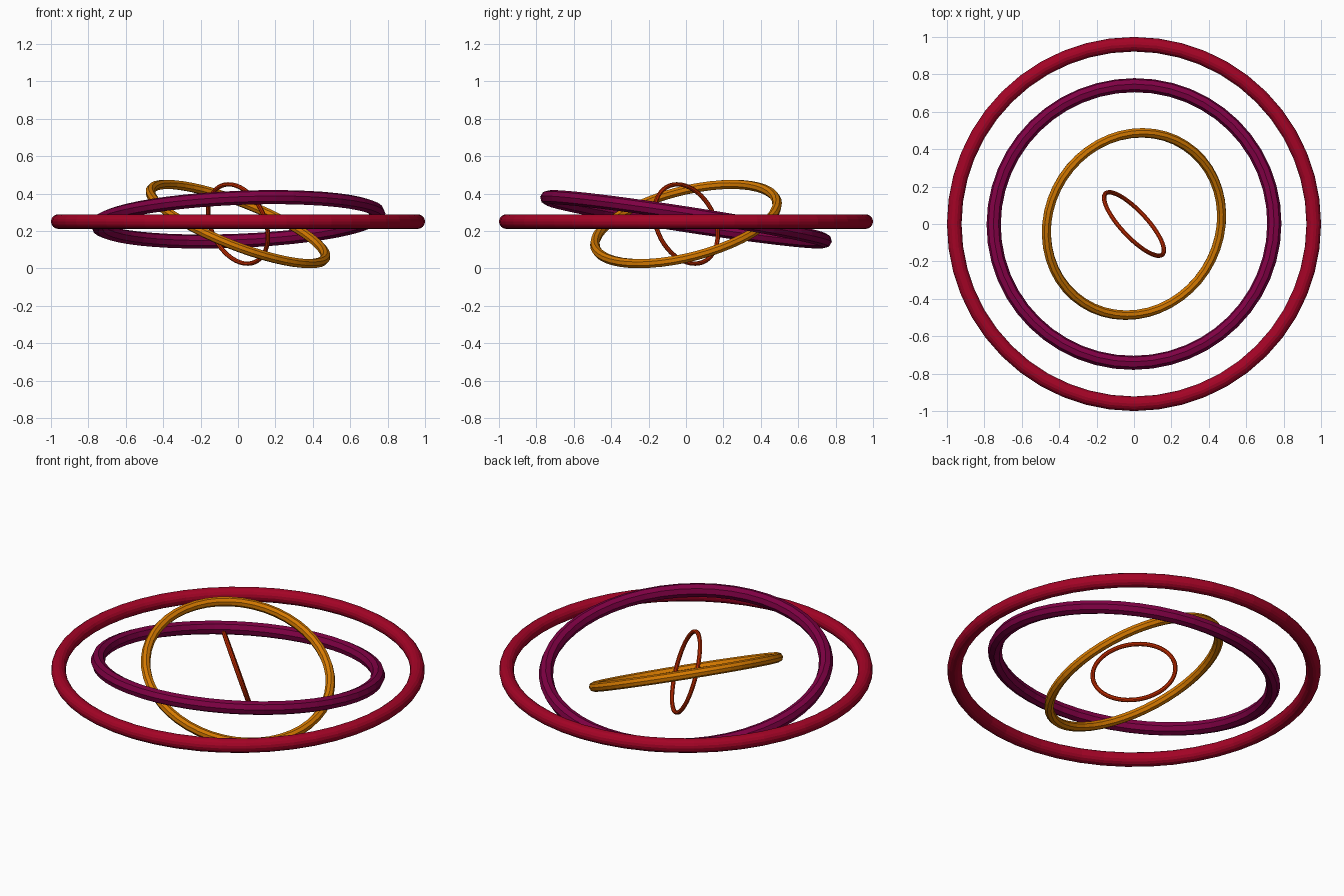
import bpy
from math import radians

if "Cube" in bpy.data.objects:
    bpy.data.objects.remove(bpy.data.objects["Cube"])


def material(name, color):
    m = bpy.data.materials.new(name)
    m.diffuse_color = (*color, 1)
    m.use_nodes = True
    m.node_tree.nodes["Principled BSDF"].inputs["Base Color"].default_value = m.diffuse_color
    return m


def ring(name, mat, radius, tube, height, sides, tilt=0, heading=0):
    """Torus whose highest point faces the heading angle (degrees from +x)."""
    bpy.ops.mesh.primitive_torus_add(
        major_radius=radius, minor_radius=tube,
        major_segments=48, minor_segments=sides,
        location=(0, 0, height),
        rotation=(0, radians(-tilt), radians(heading)))
    ob = bpy.context.object
    ob.name = name
    ob.data.materials.append(mat)
    return ob


# Nested gyroscope rings, from the outside in
ring("outer_ring", material("crimson", (0.37, 0.001, 0.019)),
     0.961, 0.039, 0.25, 16)
ring("second_ring", material("plum", (0.21, 0.0, 0.056)),
     0.751, 0.038, 0.262, 8, 9.1, -75)
ring("third_ring", material("amber", (0.66, 0.19, 0.0)),
     0.501, 0.026, 0.237, 8, 25, 147)
ring("inner_ring", material("rust_red", (0.54, 0.024, 0.0)),
     0.223, 0.012, 0.237, 8, 72, 223)
